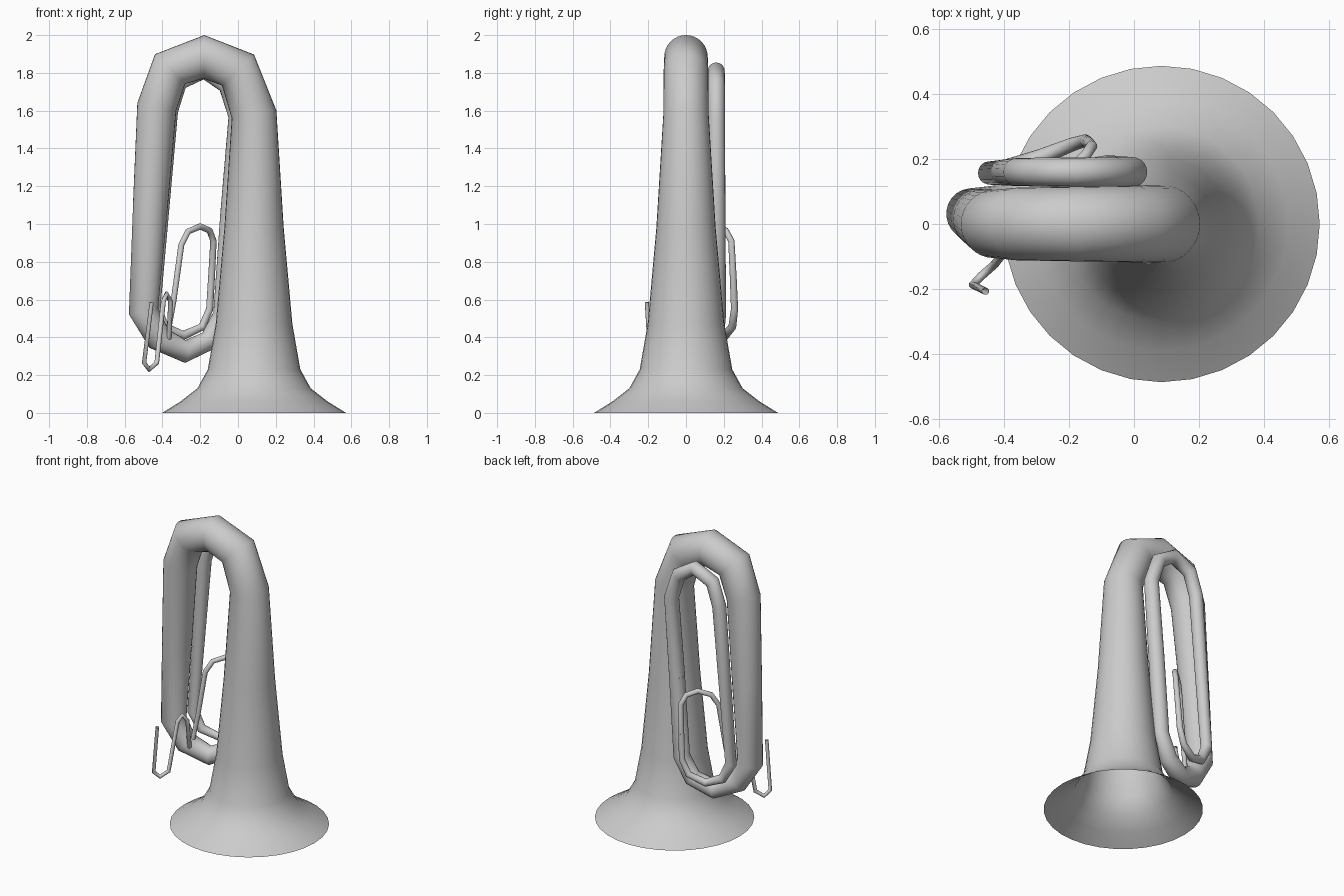
import bpy

scene = bpy.context.scene
if "Cube" in scene.objects:
    bpy.data.objects.remove(scene.objects["Cube"], do_unlink=True)

metal = bpy.data.materials.new("grey_metal")
metal.use_nodes = True
metal.diffuse_color = (0.6, 0.6, 0.6, 1)
metal.node_tree.nodes["Principled BSDF"].inputs["Base Color"].default_value = (0.6, 0.6, 0.6, 1)


def tube(name, points, resolution):
    """Sweep a round section along (x, y, z, radius) points and make it a mesh."""
    curve = bpy.data.curves.new(name + "_path", "CURVE")
    curve.dimensions = "3D"
    curve.bevel_depth = 1.0
    curve.bevel_resolution = resolution
    spline = curve.splines.new("POLY")
    spline.points.add(len(points) - 1)
    for p, (x, y, z, r) in zip(spline.points, points):
        p.co = (x, y, z, 1)
        p.radius = r
    path = bpy.data.objects.new(name + "_path", curve)
    scene.collection.objects.link(path)
    bpy.context.view_layer.update()
    graph = bpy.context.evaluated_depsgraph_get()
    mesh = bpy.data.meshes.new_from_object(path.evaluated_get(graph))
    bpy.data.objects.remove(path, do_unlink=True)
    mesh.name = name
    mesh.materials.clear()
    mesh.materials.append(metal)
    for face in mesh.polygons:
        face.use_smooth = True
    obj = bpy.data.objects.new(name, mesh)
    scene.collection.objects.link(obj)
    return obj


# Flared bell: height and radius on one upright axis
bell_x = 0.085
bell = [(bell_x, 0, z, r) for z, r in
        [(0, .487), (.06, .39), (.13, .30), (.23, .245), (.47, .203), (.98, .157), (1.58, .12)]]

# Top bow and the wide descending leg
top_bow = [(0, 0, 1.815, .118), (-.18, 0, 1.885, .115), (-.36, 0, 1.82, .112),
           (-.43, 0, 1.62, .105), (-.465, .015, 1.08, .092)]
tube("bell_and_top_bow", bell + top_bow, 14)

# Bottom bow crossing to the rear and the rear rising leg
tube("bottom_bow", [
    (-.465, .015, 1.08, .092), (-.50, .03, .54, .08), (-.42, .05, .395, .07),
    (-.28, .10, .325, .06), (-.15, .145, .385, .055), (-.08, .16, .52, .052),
    (-.045, .16, 1.05, .049)], 10)

# Rear loop over the top and down the far side
tube("rear_loop", [
    (-.045, .16, 1.05, .049), (-.005, .16, 1.57, .046), (-.06, .16, 1.735, .046),
    (-.18, .16, 1.81, .045), (-.31, .16, 1.75, .044), (-.36, .16, 1.6, .043),
    (-.445, .157, .56, .036), (-.39, .17, .45, .03), (-.29, .205, .41, .025),
    (-.19, .245, .455, .021), (-.15, .257, .55, .019), (-.14, .25, .72, .018)], 8)

# Slim inner loop
tube("slim_loop", [
    (-.14, .25, .72, .018), (-.13, .24, .91, .017), (-.15, .21, .965, .017),
    (-.20, .16, .987, .017), (-.265, .11, .96, .016), (-.30, .08, .89, .016),
    (-.34, .06, .60, .015)], 6)

# Narrow coil and the open mouthpiece hook
tube("mouthpiece_hook", [
    (-.34, .06, .60, .015), (-.375, .045, .40, .014), (-.385, .025, .363, .014),
    (-.365, .005, .40, .013), (-.357, -.03, .59, .013), (-.378, -.055, .63, .013),
    (-.395, -.08, .59, .013), (-.43, -.125, .265, .013), (-.47, -.16, .23, .013),
    (-.497, -.188, .265, .012), (-.457, -.207, .585, .011)], 6)
